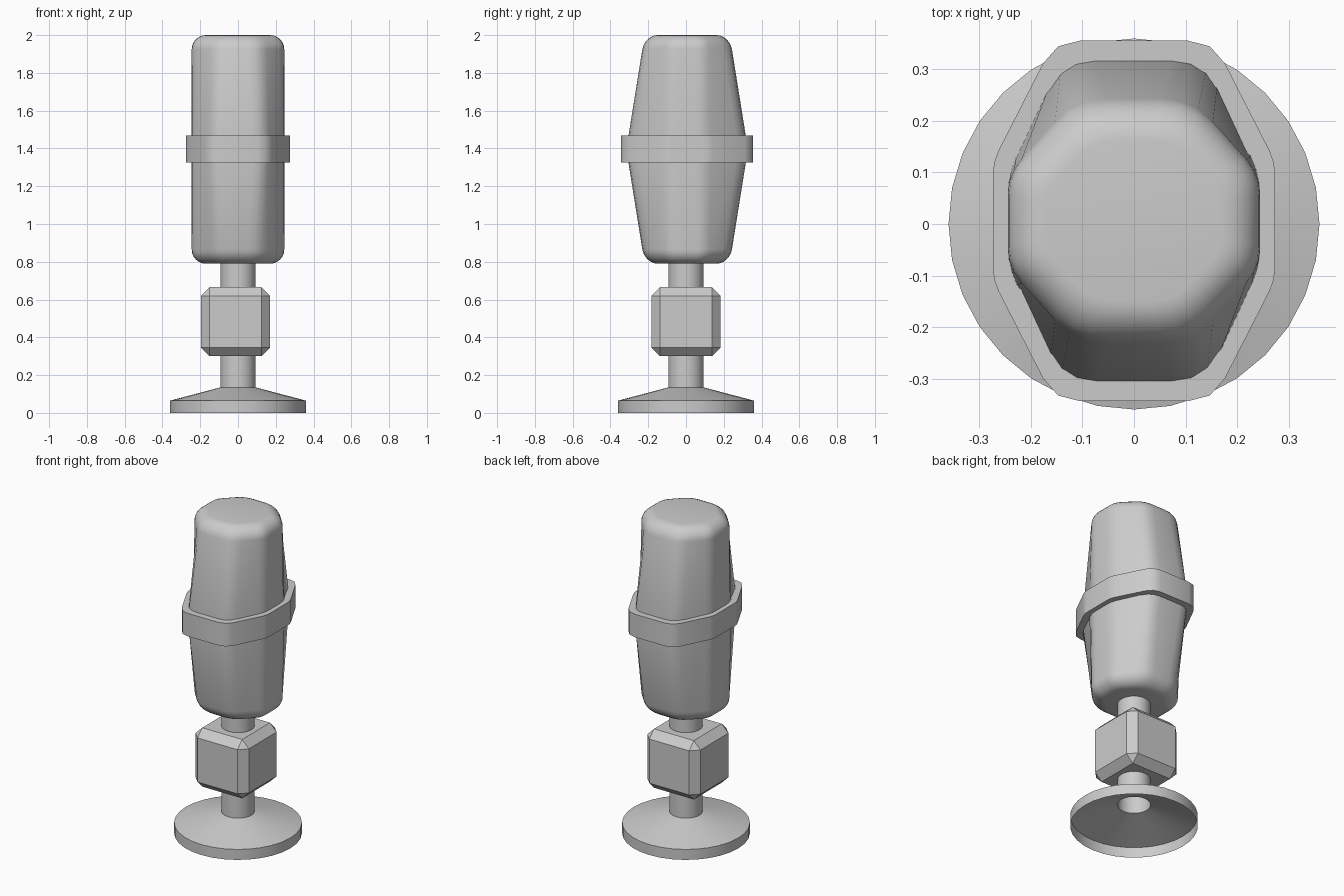
import bpy, bmesh, math
from mathutils import Vector

if "Cube" in bpy.data.objects:
    bpy.data.objects.remove(bpy.data.objects["Cube"])


def loft(name, loops, cap=False, close=False, angle=30, flip=False):
    """Skin a list of equal-length counter-clockwise loops, bottom to top."""
    bm = bmesh.new()
    rings = [[bm.verts.new(p) for p in loop] for loop in loops]
    n = len(rings[0])
    pairs = list(zip(rings, rings[1:])) + ([(rings[-1], rings[0])] if close else [])
    for a, b in pairs:
        for i in range(n):
            j = (i + 1) % n
            bm.faces.new((a[i], a[j], b[j], b[i]))
    if cap:
        bm.faces.new(rings[0][::-1])
        bm.faces.new(rings[-1])
    return finish(name, bm, angle)


def finish(name, bm, angle):
    mesh = bpy.data.meshes.new(name)
    bm.to_mesh(mesh)
    bm.free()
    ob = bpy.data.objects.new(name, mesh)
    bpy.context.collection.objects.link(ob)
    if angle:
        bpy.ops.object.select_all(action='DESELECT')
        ob.select_set(True)
        bpy.context.view_layer.objects.active = ob
        bpy.ops.object.shade_smooth_by_angle(angle=math.radians(angle))
    return ob


def circle(r, z, n=32):
    return [(r * math.cos(math.tau * i / n), r * math.sin(math.tau * i / n), z) for i in range(n)]


def octagon(hx, hy, cx, cy, side_round, end_round, z, scale=1.0, oy=0.006, steps=3):
    """Long octagon with rounded corners: (hx, cy) and (cx, hy) mirrored round."""
    s, e = Vector((hx, cy)), Vector((cx, hy))
    corners = [(s, side_round), (e, end_round),
               (Vector((-cx, hy)), end_round), (Vector((-hx, cy)), side_round),
               (-s, side_round), (-e, end_round),
               (Vector((cx, -hy)), end_round), (Vector((hx, -cy)), side_round)]
    pts = []
    for i, (c, r) in enumerate(corners):
        p = c + (corners[i - 1][0] - c).normalized() * r
        q = c + (corners[(i + 1) % 8][0] - c).normalized() * r
        for k in range(steps + 1):
            t = k / steps
            v = (p * (1 - t) ** 2 + c * 2 * t * (1 - t) + q * t * t) * scale
            pts.append((v.x, v.y + oy, z))
    return pts


# hollow base and stem
loft("base_and_stem", [circle(0.36, 0), circle(0.36, 0.065),
                       circle(0.093, 0.135), circle(0.093, 0.80)], angle=35)

# chamfered block on the stem
bm = bmesh.new()
bmesh.ops.create_cube(bm, size=0.366)
bmesh.ops.bevel(bm, geom=bm.edges[:], offset=0.046, segments=1, affect='EDGES')
bmesh.ops.translate(bm, verts=bm.verts[:], vec=(-0.013, 0, 0.483))
finish("stem_block", bm, None)

# microphone body, widest at the middle, with rounded ends
MID, LOW, TOP, R = 1.395, 0.79, 2.0, 0.075
arc = [(R * (1 - math.cos(a)), R * (1 - math.sin(a)))
       for a in (math.radians(15 * k) for k in range(7))]


def body_section(z, inset):
    d = abs(z - MID)
    return octagon(0.245, 0.322 - 0.16 * d, 0.137 - 0.045 * d, 0.09,
                   0.04, 0.06, z, 1 - inset / 0.245)


sections = [body_section(LOW + drop, inset) for inset, drop in reversed(arc)]
sections.append(body_section(MID, 0))
sections += [body_section(TOP - drop, inset) for inset, drop in arc]
loft("microphone_body", sections, cap=True, angle=40)


# band around the middle
def band_section(z, scale):
    return octagon(0.274, 0.35, 0.154, 0.115, 0.025, 0.05, z, scale, steps=2)


loft("middle_band", [band_section(1.325, 0.86), band_section(1.325, 1),
                     band_section(1.468, 1), band_section(1.468, 0.86)],
     close=True, angle=35)

# make body and band normals point outward
for name in ("microphone_body", "middle_band"):
    mesh = bpy.data.objects[name].data
    bm = bmesh.new()
    bm.from_mesh(mesh)
    bmesh.ops.recalc_face_normals(bm, faces=bm.faces[:])
    bm.to_mesh(mesh)
    bm.free()
